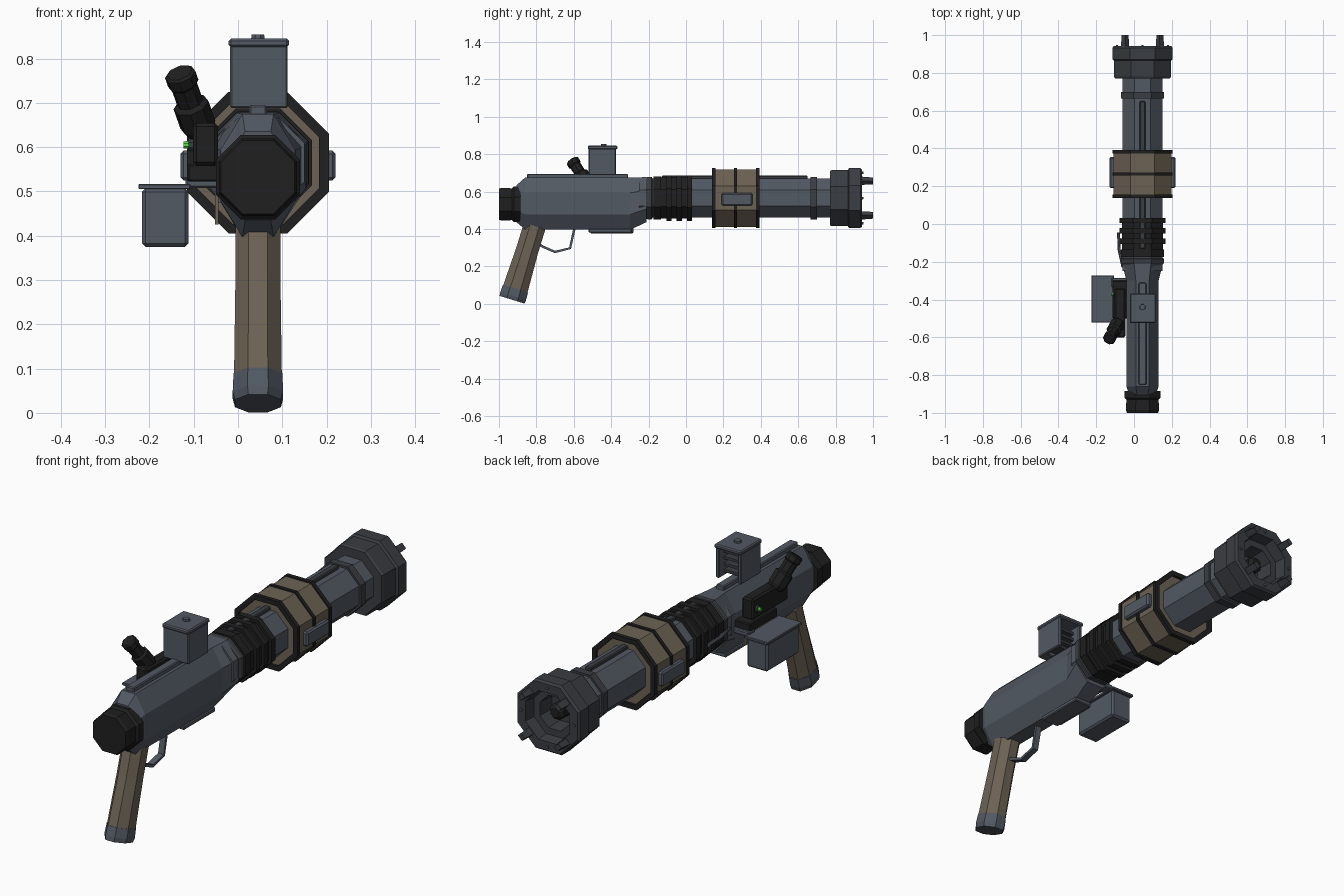
import bpy, bmesh, math
from mathutils import Vector, Matrix

if "Cube" in bpy.data.objects:
    bpy.data.objects.remove(bpy.data.objects["Cube"])

CX, CZ = 0.045, 0.565          # barrel axis


def material(name, rgb):
    m = bpy.data.materials.new(name)
    m.diffuse_color = (*rgb, 1)
    m.use_nodes = True
    m.node_tree.nodes["Principled BSDF"].inputs["Base Color"].default_value = m.diffuse_color
    return m


STEEL = material("blue_steel", (0.085, 0.10, 0.125))
DARK = material("dark_steel", (0.042, 0.047, 0.054))
BLACK = material("black_rubber", (0.014, 0.014, 0.015))
TAN = material("tan_grip", (0.15, 0.123, 0.088))
GREEN = material("green_lamp", (0.08, 0.7, 0.05))


def finish(name, bm, mat, bevel=0):
    bmesh.ops.recalc_face_normals(bm, faces=bm.faces)
    me = bpy.data.meshes.new(name)
    bm.to_mesh(me)
    bm.free()
    ob = bpy.data.objects.new(name, me)
    bpy.context.collection.objects.link(ob)
    me.materials.append(mat)
    if bevel:
        b = ob.modifiers.new("bevel", 'BEVEL')
        b.width, b.segments = bevel, 1
    return ob


def loft(name, sections, mat, closed=False, matrix=None, bevel=0):
    """Octagon loft along y; section = (y, half_x, half_z, centre_z)."""
    bm = bmesh.new()
    k = math.tan(math.pi / 8)
    unit = [(1, k), (k, 1), (-k, 1), (-1, k), (-1, -k), (-k, -1), (k, -1), (1, -k)]
    rings = []
    for y, hx, hz, cz in sections:
        rings.append([bm.verts.new((u * hx, y, w * hz + cz)) for u, w in unit])
    pairs = list(zip(rings, rings[1:]))
    if closed:
        pairs.append((rings[-1], rings[0]))
    else:
        bm.faces.new(rings[0])
        bm.faces.new(rings[-1])
    for a, b in pairs:
        for i in range(8):
            j = (i + 1) % 8
            bm.faces.new((a[i], a[j], b[j], b[i]))
    bm.transform(matrix if matrix else Matrix.Translation((CX, 0, 0)))
    return finish(name, bm, mat, bevel)


def tube(name, profile, mat, cz=CZ, closed=False):
    return loft(name, [(y, r, r, cz) for y, r in profile], mat, closed)


def ring(name, y0, y1, inner, outer, mat):
    return tube(name, [(y0, inner), (y0, outer), (y1, outer), (y1, inner)], mat, closed=True)


def box(name, lo, hi, mat, bevel=0.004):
    bm = bmesh.new()
    bmesh.ops.create_cube(bm, size=1)
    for v in bm.verts:
        v.co = [(a + b) / 2 + c * (b - a) for a, b, c in zip(lo, hi, v.co)]
    return finish(name, bm, mat, bevel)


def rod(name, start, end, profile, mat):
    """Octagonal rod between two points; profile = (fraction, radius)."""
    a, d = Vector(start), Vector(end) - Vector(start)
    m = Matrix.Translation(a) @ d.to_track_quat('Y', 'Z').to_matrix().to_4x4()
    return loft(name, [(t * d.length, r, r, 0) for t, r in profile], mat, matrix=m)


def strip(name, points, x, half_x, thick, mat):
    """Flat strap following a path in the yz plane."""
    bm = bmesh.new()
    rows = []
    pts = [Vector(p) for p in points]
    for i, p in enumerate(pts):
        t = (pts[min(i + 1, len(pts) - 1)] - pts[max(i - 1, 0)]).normalized()
        n = Vector((-t.y, t.x)) * thick / 2
        rows.append([bm.verts.new((x + s * half_x, *(p + n * w)))
                     for s, w in ((-1, -1), (1, -1), (1, 1), (-1, 1))])
    for a, b in zip(rows, rows[1:]):
        for i in range(4):
            j = (i + 1) % 4
            bm.faces.new((a[i], a[j], b[j], b[i]))
    bm.faces.new(rows[0])
    bm.faces.new(rows[-1])
    return finish(name, bm, mat)


# Receiver and rear cap
loft("receiver", [(-0.905, 0.07, 0.10, 0.535), (-0.86, 0.085, 0.139, 0.536),
                  (-0.30, 0.085, 0.14, 0.535), (-0.21, 0.108, 0.12, 0.557)], STEEL)
tube("rear_cap", [(-1.0, 0.083), (-0.985, 0.088), (-0.93, 0.085), (-0.92, 0.095),
                  (-0.885, 0.095)], BLACK, cz=0.532)
box("receiver_rail", (0.025, -0.85, 0.67), (0.065, -0.31, 0.695), STEEL)
box("receiver_belly_plate", (0.0, -0.52, 0.38), (0.09, -0.29, 0.40), STEEL)

# Barrel, collars and cooling fins
tube("barrel", [(-0.25, 0.105), (0.80, 0.105)], STEEL)
tube("rear_collar", [(-0.215, 0.108), (-0.205, 0.114), (-0.185, 0.114), (-0.18, 0.108)], DARK)
tube("middle_collar", [(-0.175, 0.115), (-0.135, 0.115)], BLACK)
for i in range(3):
    y = -0.105 + i * 0.055
    tube(f"cooling_fin_{i + 1}", [(y, 0.122), (y + 0.028, 0.122)], BLACK)
tube("fin_core", [(-0.135, 0.109), (0.02, 0.109)], BLACK)
tube("front_collar", [(0.665, 0.114), (0.70, 0.114)], DARK)
box("barrel_rail", (0.03, -0.13, 0.665), (0.06, 0.65, 0.685), DARK)

# Forearm sleeve with bands and side blocks
tube("forearm_sleeve", [(0.15, 0.148), (0.155, 0.154), (0.375, 0.154), (0.38, 0.148)], TAN)
for i, (y0, y1) in enumerate(((0.138, 0.157), (0.257, 0.273), (0.373, 0.392))):
    ring(f"forearm_band_{i + 1}", y0, y1, 0.138, 0.16, BLACK)
for side in (-1, 1):
    x0, x1 = sorted((CX + side * 0.14, CX + side * 0.175))
    box("forearm_side_block", (x0, 0.19, 0.525), (x1, 0.355, 0.592), STEEL, 0.007)

# Hollow muzzle, bore tip, prongs and bolts
tube("muzzle", [(0.77, 0.10), (0.77, 0.145), (0.78, 0.15), (0.865, 0.15), (0.872, 0.16),
                (0.932, 0.16), (0.942, 0.152), (0.942, 0.112), (0.89, 0.105),
                (0.89, 0.075), (0.81, 0.07)], DARK)
rod("bore_tip", (CX, 0.80, CZ), (CX, 0.89, CZ), [(0, 0.035), (0.8, 0.035), (1, 0.02)], BLACK)
for i in range(4):
    a = math.pi / 4 + i * math.pi / 2
    prong = box("muzzle_prong", (-0.018, 0.87, 0.112), (0.018, 1.0, 0.152), DARK, 0)
    for v in prong.data.vertices:
        if v.co.y > 0.99:
            v.co.x *= 0.8
            v.co.z = 0.13 + (v.co.z - 0.132) * 0.55
    prong.data.transform(Matrix.Translation((CX, 0, CZ)) @ Matrix.Rotation(a, 4, 'Y'))
    c, s = math.cos(a - math.pi / 4), math.sin(a - math.pi / 4)
    p = (CX + 0.135 * c, 0.935, CZ + 0.135 * s)
    rod("muzzle_bolt", p, (p[0], 0.948, p[2]), [(0, 0.007), (1, 0.006)], STEEL)

# Pistol grip and trigger guard
top, bottom = Vector((CX, -0.815, 0.397)), Vector((CX, -0.93, 0.0215))
axis = bottom - top
L = axis.length
grip_matrix = Matrix.Translation(top) @ Matrix.Rotation(math.atan2(axis.z, axis.y), 4, 'X')
loft("grip", [(-0.02, 0.051, 0.06, 0), (L * 0.3, 0.051, 0.06, 0), (L * 0.86, 0.054, 0.068, 0)],
     TAN, matrix=grip_matrix)
loft("grip_cap", [(L * 0.84, 0.055, 0.070, 0), (L * 0.95, 0.057, 0.072, 0), (L, 0.052, 0.070, 0)],
     STEEL, matrix=grip_matrix)
strip("trigger_guard", [(-0.785, 0.318), (-0.765, 0.305), (-0.70, 0.277), (-0.62, 0.297),
                        (-0.597, 0.40)], CX, 0.014, 0.013, STEEL)

# Top sight housing, open towards the muzzle, with slats inside
X0, X1, Y0, Y1, Z0, Z1 = -0.018, 0.112, -0.52, -0.375, 0.688, 0.83
box("sight_rear_wall", (X0, Y0, Z0), (X1, Y0 + 0.05, Z1), STEEL)
box("sight_left_wall", (X0, Y0, Z0), (X0 + 0.018, Y1, Z1), STEEL)
box("sight_right_wall", (X1 - 0.018, Y0, Z0), (X1, Y1, Z1), STEEL)
box("sight_lid", (X0 - 0.003, Y0 - 0.005, 0.826), (X1 + 0.003, Y1 + 0.008, 0.845), STEEL, 0.005)
for i in range(4):
    z = 0.705 + i * 0.03
    box(f"sight_slat_{i + 1}", (X0 + 0.01, Y0 + 0.03, z), (X1 - 0.01, Y1 - 0.035, z + 0.012), DARK, 0)
rod("sight_lid_knob", (CX, -0.44, 0.84), (CX, -0.44, 0.854), [(0, 0.016), (1, 0.014)], STEEL)

# Left side ammunition box and bracket
box("side_box", (-0.217, -0.515, 0.375), (-0.112, -0.28, 0.507), STEEL, 0.008)
box("side_box_lid", (-0.225, -0.522, 0.505), (-0.107, -0.272, 0.517), STEEL, 0.002)
box("side_box_bracket", (-0.118, -0.335, 0.508), (-0.03, -0.285, 0.53), STEEL)
box("side_tan_plate", (-0.052, -0.56, 0.425), (-0.044, -0.36, 0.50), TAN, 0)
box("side_tan_mount", (-0.046, -0.48, 0.475), (-0.03, -0.40, 0.497), STEEL, 0)

# Left side scope with tilted eyepiece and lamp
box("scope_body", (-0.102, -0.60, 0.558), (-0.045, -0.34, 0.655), BLACK, 0.008)
box("scope_mount", (-0.115, -0.50, 0.522), (-0.035, -0.30, 0.562), BLACK)
rod("scope_eyepiece", (-0.085, -0.525, 0.635), (-0.132, -0.61, 0.768),
    [(0, 0.03), (0.12, 0.038), (0.45, 0.038), (0.5, 0.028), (0.78, 0.028),
     (0.82, 0.033), (0.97, 0.033), (1, 0.027)], BLACK)
rod("scope_lamp_socket", (-0.10, -0.37, 0.605), (-0.112, -0.37, 0.605), [(0, 0.014), (1, 0.014)], DARK)
rod("scope_lamp", (-0.11, -0.37, 0.605), (-0.123, -0.37, 0.605), [(0, 0.009), (1, 0.008)], GREEN)

# Charging lever along the left side
lever = [(-0.058, -0.23, 0.555), (-0.078, -0.14, 0.555), (-0.082, -0.045, 0.555)]
for i in range(2):
    rod(f"side_lever_{i + 1}", lever[i], lever[i + 1], [(0, 0.008), (1, 0.008)], STEEL)
